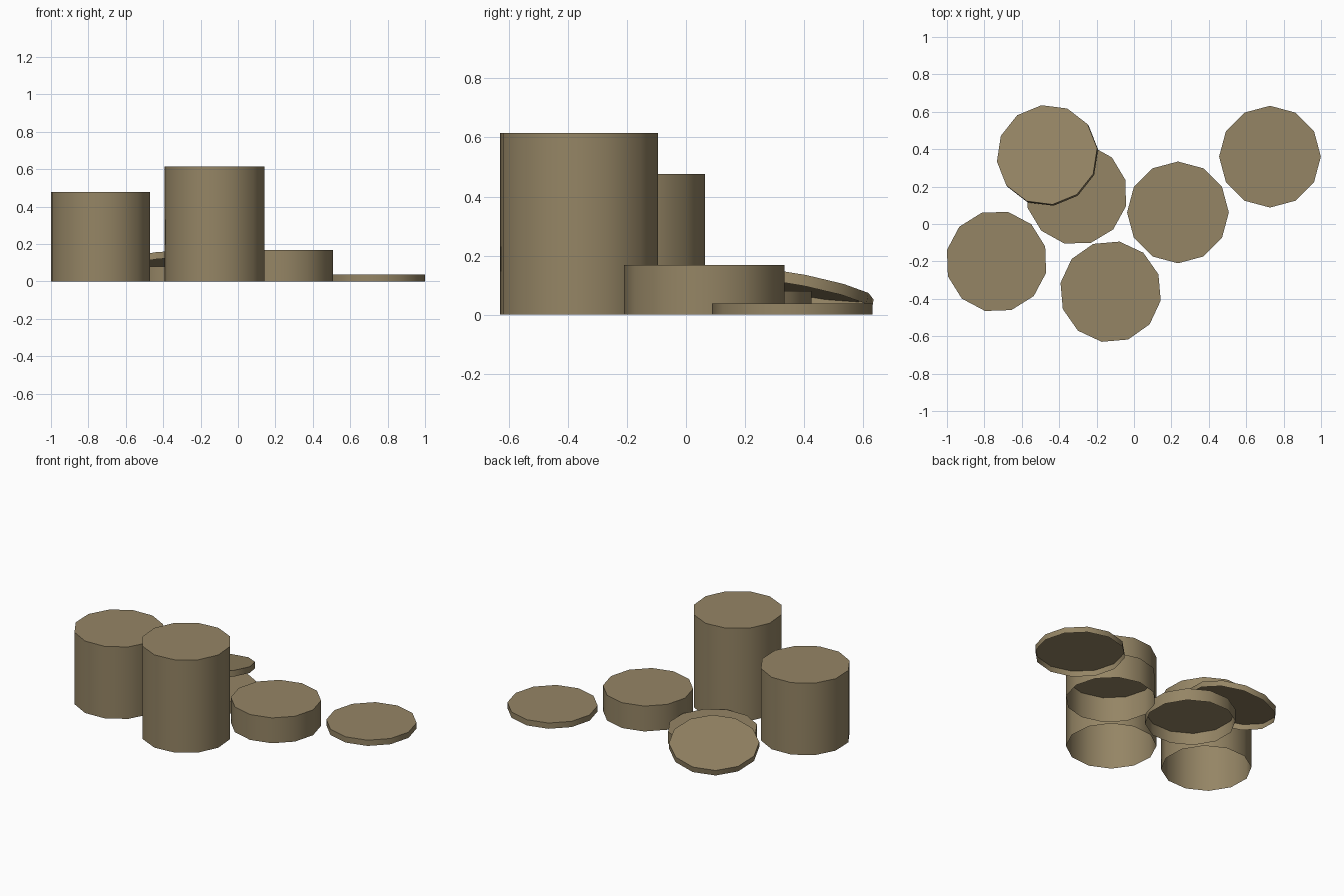
import bpy
import bmesh
from math import cos, sin, pi, radians
from mathutils import Vector

cube = bpy.data.objects.get("Cube")
if cube:
    bpy.data.objects.remove(cube, do_unlink=True)

RADIUS = 0.272
SIDES = 12

# Dull brass colour shared by every piece
brass = bpy.data.materials.new("dull_brass")
brass.use_nodes = True
colour = (0.30, 0.235, 0.13, 1)
brass.diffuse_color = colour
brass.node_tree.nodes["Principled BSDF"].inputs["Base Color"].default_value = colour


def stack(name, x, y, height, turn, base=0.0, up=(0, 0, 1)):
    """Capped, open-bottomed twelve-sided drum with smooth walls."""
    bm = bmesh.new()
    angles = [radians(turn) + 2 * pi * i / SIDES for i in range(SIDES)]
    low, high = [[bm.verts.new((RADIUS * cos(a), RADIUS * sin(a), z)) for a in angles]
                 for z in (0, height)]
    bm.faces.new(high)
    for i in range(SIDES):
        j = (i + 1) % SIDES
        bm.faces.new((low[i], low[j], high[j], high[i]))
    mesh = bpy.data.meshes.new(name)
    bm.to_mesh(mesh)
    bm.free()
    mesh.materials.append(brass)
    obj = bpy.data.objects.new(name, mesh)
    bpy.context.collection.objects.link(obj)
    obj.location = (x, y, base)
    # Lean the drum so its axis follows the given direction
    obj.rotation_mode = 'QUATERNION'
    obj.rotation_quaternion = Vector((0, 0, 1)).rotation_difference(Vector(up))
    bpy.ops.object.select_all(action='DESELECT')
    bpy.context.view_layer.objects.active = obj
    obj.select_set(True)
    bpy.ops.object.shade_smooth_by_angle(angle=radians(40))
    return obj


# Upright stacks
stack("medium_stack", -0.735, -0.20, 0.477, 17)
stack("tall_stack", -0.125, -0.362, 0.615, 20)
stack("short_stack", 0.235, 0.062, 0.168, 0)
stack("coin_pair", -0.307, 0.16, 0.08, 16)
stack("single_coin", 0.727, 0.36, 0.038, 0)

# Coin leaning on the pair
stack("leaning_coin", -0.46, 0.363, 0.038, 7, base=0.067, up=(-0.138, 0.183, 1))
